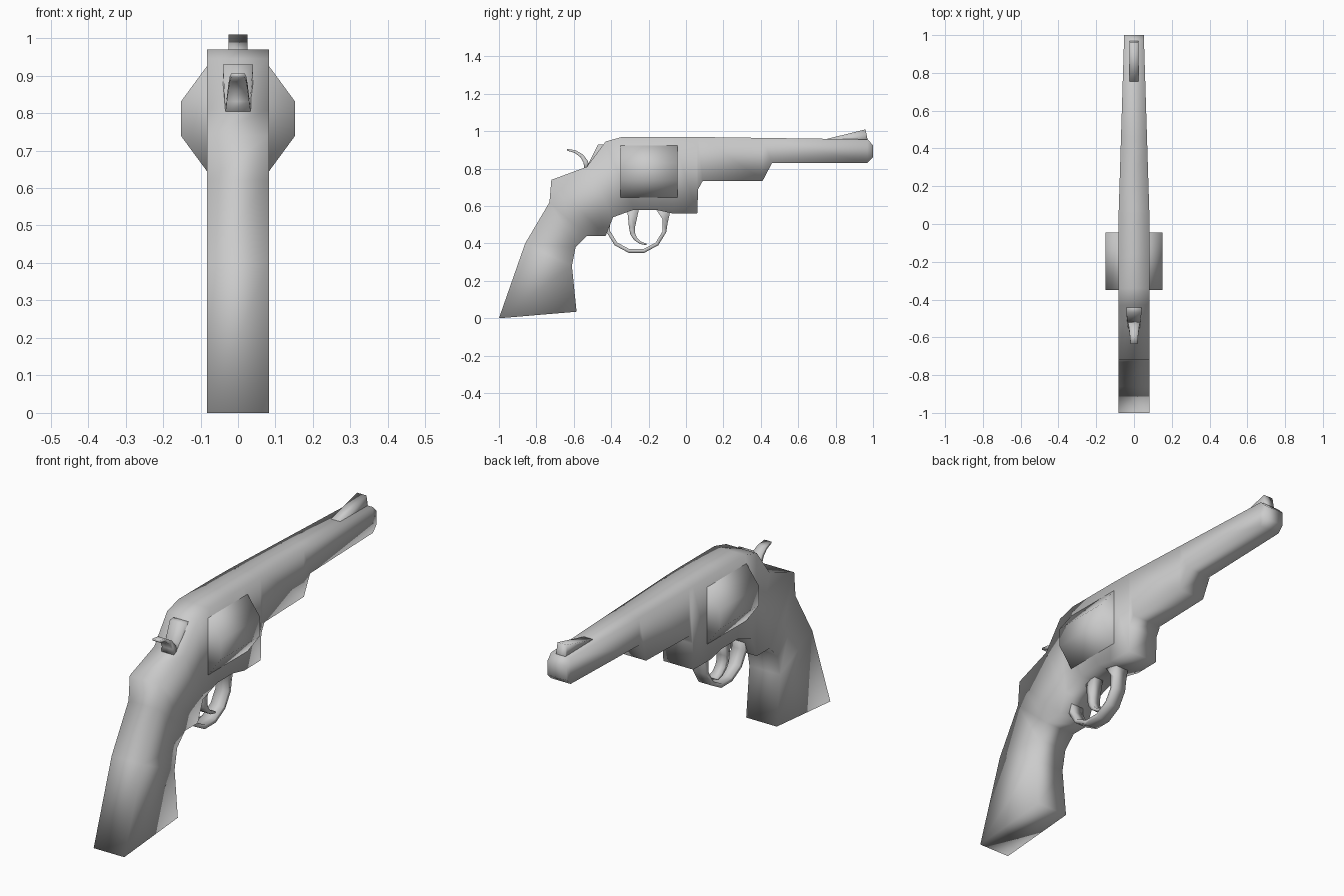
import bpy
import bmesh
from math import cos, sin, radians

default_cube = bpy.data.objects.get("Cube")
if default_cube:
    bpy.data.objects.remove(default_cube, do_unlink=True)

# Single grey finish
steel = bpy.data.materials.new("grey_steel")
steel.use_nodes = True
steel.diffuse_color = (0.6, 0.6, 0.6, 1)
shader = steel.node_tree.nodes["Principled BSDF"]
shader.inputs["Base Color"].default_value = steel.diffuse_color


def loft(name, rings):
    """Skin a closed, smooth-shaded solid through rings of equal point count."""
    bm = bmesh.new()
    loops = [[bm.verts.new(point) for point in ring] for ring in rings]
    for near, far in zip(loops, loops[1:]):
        for i in range(len(near)):
            bm.faces.new((near[i - 1], near[i], far[i], far[i - 1]))
    bm.faces.new(loops[0])
    bm.faces.new(loops[-1])
    bmesh.ops.recalc_face_normals(bm, faces=bm.faces)
    for face in bm.faces:
        face.smooth = True
    mesh = bpy.data.meshes.new(name)
    bm.to_mesh(mesh)
    bm.free()
    mesh.materials.append(steel)
    part = bpy.data.objects.new(name, mesh)
    bpy.context.collection.objects.link(part)


def section(upper, lower, width):
    """Rectangle across x that joins two (y, z) profile points."""
    return [(side * width, *point)
            for point, side in ((upper, -1), (upper, 1), (lower, 1), (lower, -1))]


def mix(pair, t):
    return pair[0] + (pair[1] - pair[0]) * t


def arc(centre, radii, angles, steps, thickness, width):
    """Sections along an elliptic strap whose thickness and width may taper."""
    rings = []
    for step in range(steps + 1):
        t = step / steps
        angle = radians(mix(angles, t))
        inset = mix(thickness, t)
        outer, inner = [
            (centre[0] + (radii[0] - cut) * cos(angle),
             centre[1] + (radii[1] - cut) * sin(angle))
            for cut in (0, inset)
        ]
        rings.append(section(outer, inner, mix(width, t)))
    return rings


frame_width = 0.083
muzzle_width = 0.052
top_height = 0.97
barrel_floor = 0.83
muzzle_chamfer = 0.03


def body_width(y):
    return mix((frame_width, muzzle_width), max(y, 0))


def body_top(y):
    return mix((top_height, top_height - 0.014), max(y, 0))


# Grip: back strap and front strap paired from the butt upward
back_strap = [(-1, 0), (-0.86, 0.4), (-0.73, 0.62), (-0.72, 0.74),
              (-0.53, 0.81), (-0.43, 0.945), (-0.34, top_height)]
front_strap = [(-0.585, 0.035), (-0.61, 0.28), (-0.59, 0.38), (-0.53, 0.44),
               (-0.43, 0.44), (-0.39, 0.54), (-0.28, 0.58)]
body = [section(back, front, frame_width)
        for back, front in zip(back_strap, front_strap)]

# Frame, underlug and barrel: the underside steps up toward the muzzle
underside = [(-0.16, 0.58), (-0.07, 0.56), (0.06, 0.56), (0.065, 0.69),
             (0.09, 0.735), (0.41, 0.735), (0.46, barrel_floor),
             (1 - muzzle_chamfer, barrel_floor)]
for y, z in underside:
    body.append(section((y, body_top(y)), (y, z), body_width(y)))

# Chamfered muzzle
body.append(section((1, body_top(1) - muzzle_chamfer),
                    (1, barrel_floor + muzzle_chamfer), muzzle_width))
loft("frame_and_barrel", body)

# Eight-sided cylinder, symmetric about its axis
axis_height = 0.785
corner = [(frame_width, 0.14), (0.152, 0.046)]
right_side = corner + [(x, -rise) for x, rise in reversed(corner)]
outline = right_side + [(-x, -rise) for x, rise in right_side]
loft("cylinder", [[(x, y, axis_height + rise) for x, rise in outline]
                  for y in (-0.35, -0.045)])

# Wedge-shaped front sight
sight_base = 0.94
loft("front_sight", [section((y, z), (y, sight_base), 0.025)
                     for y, z in ((0.75, 0.958), (0.96, 1.01), (0.97, 0.96))])

# Hammer block and its curved spur
hammer_top = 0.93
hammer_base = 0.81
loft("hammer", [
    section((-0.51, 0.85), (-0.53, hammer_base), 0.034),
    section((-0.47, hammer_top), (-0.49, hammer_base), 0.04),
    section((-0.42, hammer_top), (-0.42, hammer_base), 0.04),
])
loft("hammer_spur", arc(centre=(-0.635, 0.8), radii=(0.12, 0.106), angles=(90, 0),
                        steps=4, thickness=(0.01, 0.03), width=(0.018, 0.034)))

# Trigger guard: a faceted strap that flares into the frame at the front
buried = 0.59
guard = arc(centre=(-0.265, 0.5), radii=(0.165, 0.155), angles=(165, 345),
            steps=6, thickness=(0.02, 0.02), width=(0.035, 0.035))
guard.append(section((-0.098, 0.51), (-0.125, 0.53), 0.035))
guard.append(section((-0.08, buried), (-0.165, buried), 0.035))
loft("trigger_guard", guard)

# Curved trigger, thinning toward the tip
blade = arc(centre=(-0.21, 0.485), radii=(0.095, 0.095), angles=(180, 270),
            steps=4, thickness=(0.032, 0.008), width=(0.025, 0.025))
root = section((-0.315, buried), (-0.25, buried), 0.025)
loft("trigger", [root] + blade)
